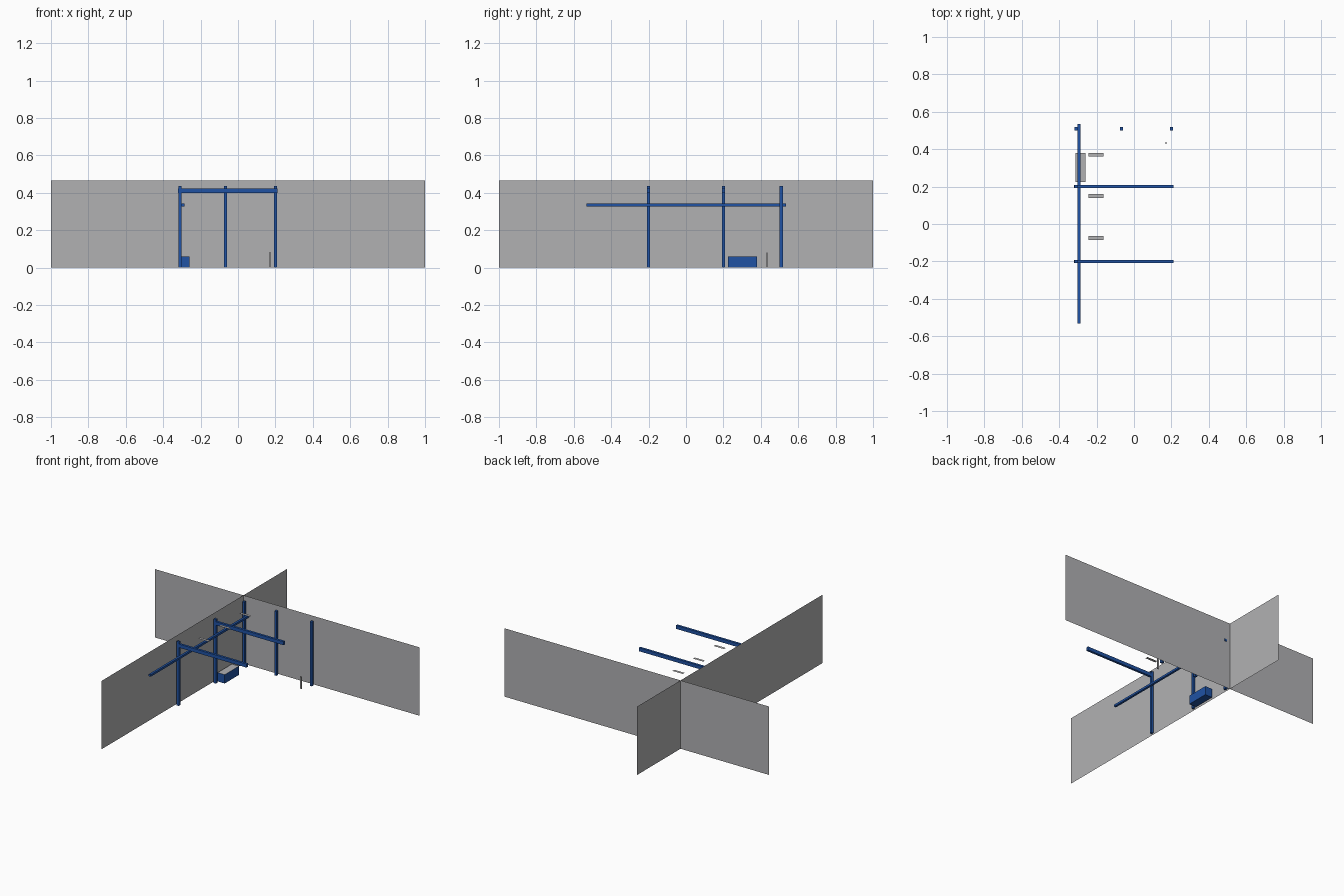
import bpy, bmesh
from mathutils import Vector

if "Cube" in bpy.data.objects:
    bpy.data.objects.remove(bpy.data.objects["Cube"])


def material(name, rgb):
    m = bpy.data.materials.new(name)
    m.diffuse_color = (*rgb, 1.0)
    m.use_nodes = True
    m.node_tree.nodes["Principled BSDF"].inputs["Base Color"].default_value = m.diffuse_color
    return m


GREY = material("grey", (0.44, 0.44, 0.45))
BLUE = material("blue", (0.014, 0.085, 0.37))


def link(name, bm, *mats):
    me = bpy.data.meshes.new(name)
    bm.to_mesh(me)
    bm.free()
    for m in mats:
        me.materials.append(m)
    ob = bpy.data.objects.new(name, me)
    bpy.context.collection.objects.link(ob)
    return ob


def box(name, x, y, z, *mats):
    """Box from (min, max) ranges; a second material colours the top."""
    bm = bmesh.new()
    bmesh.ops.create_cube(bm, size=1)
    for v in bm.verts:
        v.co = Vector([(a + b) / 2 + c * (b - a)
                       for c, (a, b) in zip(v.co, (x, y, z))])
    bm.normal_update()
    for f in bm.faces:
        f.material_index = int(len(mats) > 1 and f.normal.z > 0.5)
    return link(name, bm, *mats)


def sheet(name, corners, mat):
    """Single flat face without thickness."""
    bm = bmesh.new()
    bm.faces.new([bm.verts.new(c) for c in corners])
    return link(name, bm, mat)


def around(c, w):
    return (c - w / 2, c + w / 2)


# Two crossing walls
H, WX, WY = 0.467, -0.33, 0.53
sheet("back_wall", [(-1, WY, 0), (1, WY, 0), (1, WY, H), (-1, WY, H)], GREY)
sheet("side_wall", [(WX, 1, 0), (WX, -1, 0), (WX, -1, H), (WX, 1, H)], GREY)

# Posts along the side wall, each with an overhead beam
for i, y in enumerate((-0.2, 0.2)):
    box(f"side_post_{i}", around(-0.31, 0.016), around(y, 0.016), (0, 0.438), BLUE)
    box(f"overhead_beam_{i}", (-0.32, 0.21), around(y, 0.016), (0.399, 0.423), BLUE)

# Posts along the back wall
for i, x in enumerate((-0.31, -0.068, 0.2)):
    box(f"back_post_{i}", around(x, 0.016), around(0.51, 0.019), (0, 0.438), BLUE)

# Long rail on the side posts
box("side_rail", around(-0.294, 0.015), (-0.533, 0.535), around(0.335, 0.014), BLUE)

# Low bench with grey top
box("bench", (-0.312, -0.258), (0.225, 0.38), (0, 0.06), BLUE, GREY)

# Flat hanging panels
for i, y in enumerate((-0.075, 0.15, 0.37)):
    (x0, x1), (y0, y1) = (-0.242, -0.164), around(y, 0.02)
    sheet(f"ceiling_panel_{i}", [(x0, y0, 0.43), (x1, y0, 0.43),
                                 (x1, y1, 0.43), (x0, y1, 0.43)], GREY)

# Small upright stake
box("floor_stake", around(0.171, 0.012), around(0.434, 0.006), (0, 0.082), GREY)
